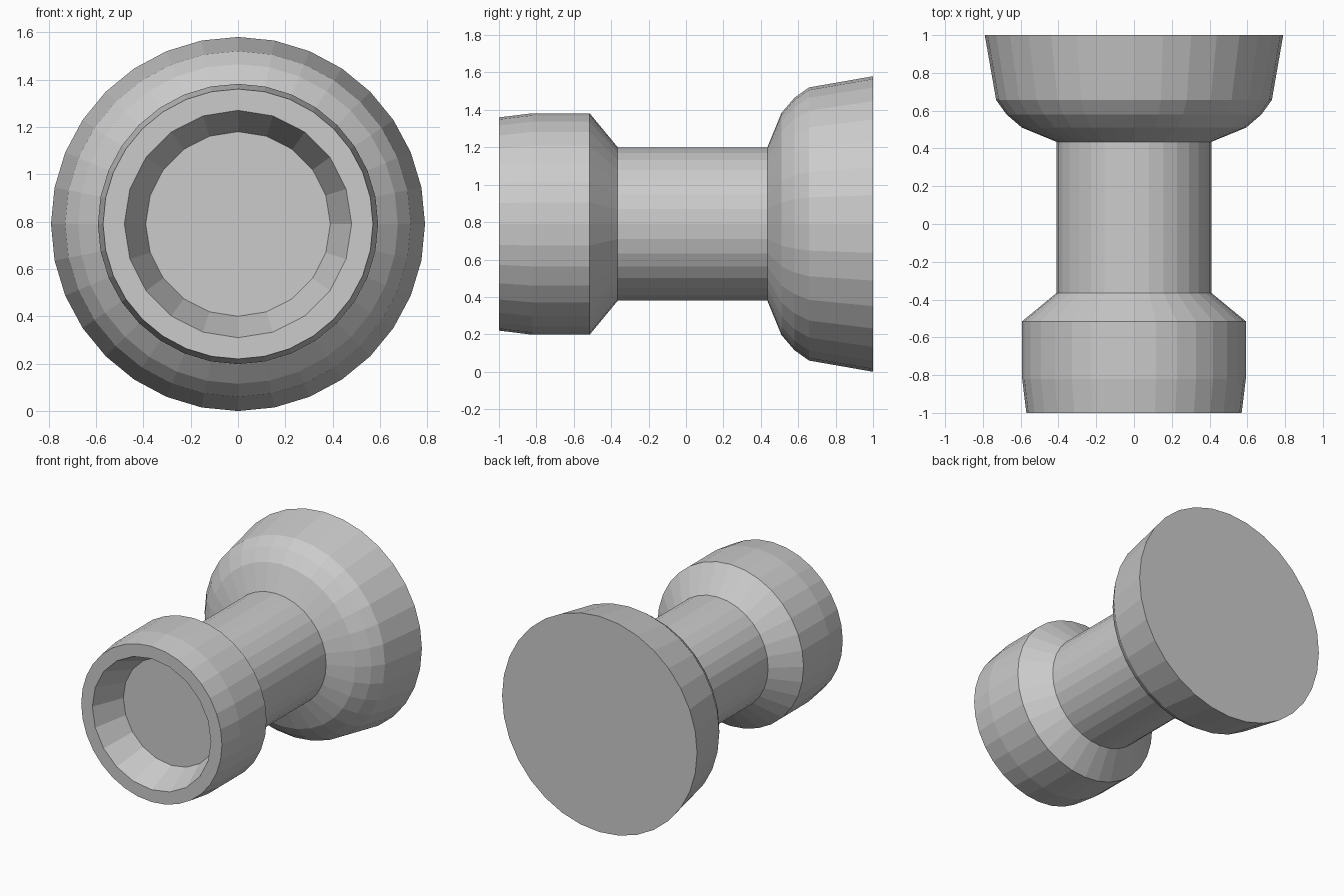
import bpy, bmesh
from math import sin, cos, tau

if "Cube" in bpy.data.objects:
    bpy.data.objects.remove(bpy.data.objects["Cube"])

AXIS_Z = 0.79  # height of the horizontal axis


def lathe(name, profile, sides):
    """Closed flat-faced solid turned around the y axis from (y, radius) points."""
    bm = bmesh.new()
    rings = [[bm.verts.new((r * cos(tau * i / sides), y, AXIS_Z + r * sin(tau * i / sides)))
              for i in range(sides)] for y, r in profile]
    for a, b in zip(rings, rings[1:]):
        for i in range(sides):
            j = (i + 1) % sides
            bm.faces.new((a[i], a[j], b[j], b[i]))
    bm.faces.new(rings[0])
    bm.faces.new(rings[-1])
    bmesh.ops.recalc_face_normals(bm, faces=bm.faces)
    mesh = bpy.data.meshes.new(name)
    bm.to_mesh(mesh)
    bm.free()
    obj = bpy.data.objects.new(name, mesh)
    bpy.context.collection.objects.link(obj)
    return obj


# Turned body: collar, neck and flared base
body = lathe("turned_knob", [
    (-1.0, 0.57), (-0.82, 0.592), (-0.515, 0.592), (-0.365, 0.41),
    (0.435, 0.41), (0.51, 0.593), (0.58, 0.675), (0.657, 0.73), (1.0, 0.79)], 32)

# Tapered recess in the front end
cutter = lathe("recess_cutter", [(-1.1, 0.519), (-1.0, 0.48), (-0.77, 0.39)], 20)
mod = body.modifiers.new("recess", 'BOOLEAN')
mod.operation = 'DIFFERENCE'
mod.solver = 'EXACT'
mod.object = cutter

# Apply the cut and drop the helper
bpy.context.view_layer.objects.active = body
body.select_set(True)
bpy.ops.object.modifier_apply(modifier=mod.name)
bpy.data.objects.remove(cutter)
